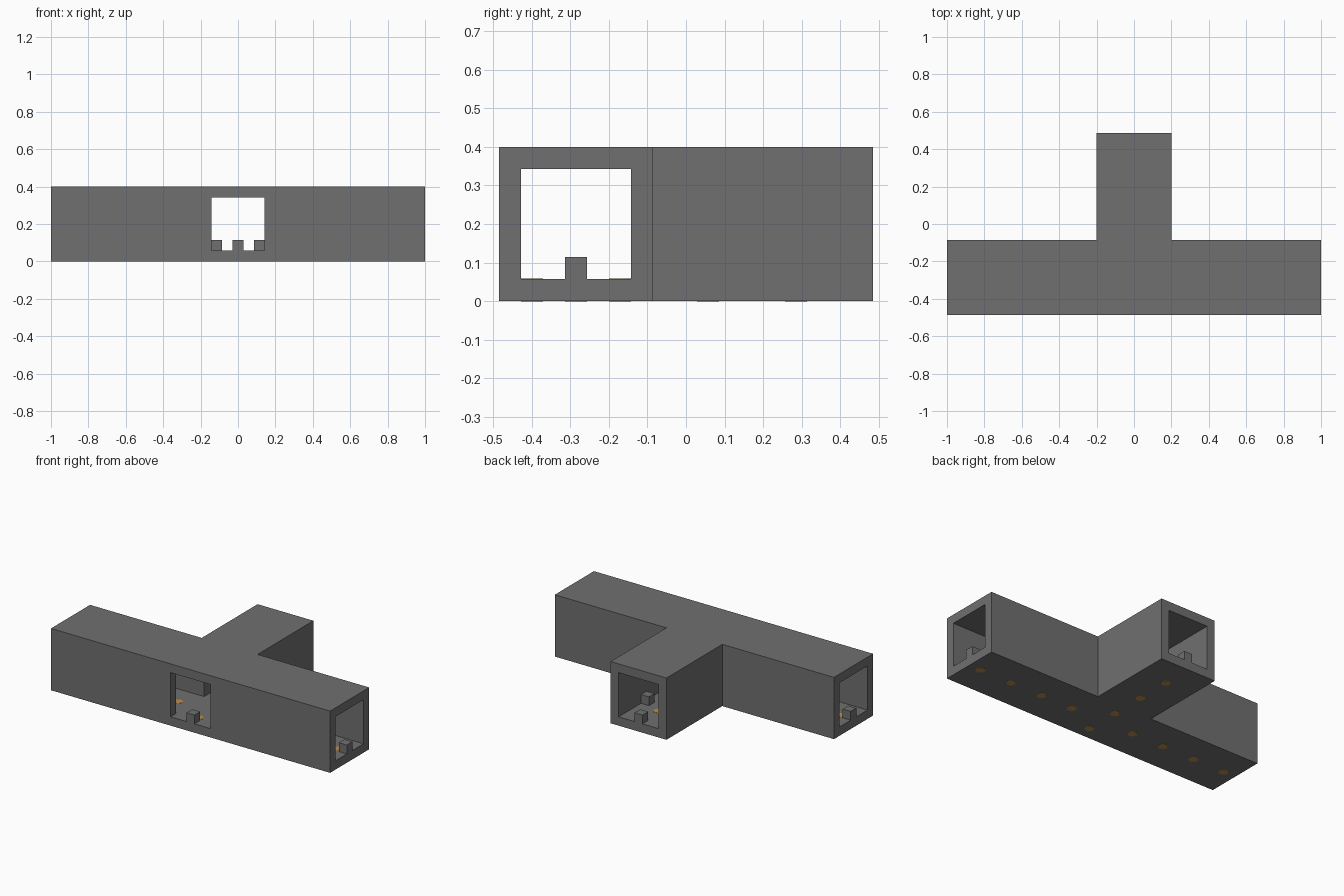
import bpy
import bmesh
from mathutils import Matrix

default = bpy.data.objects.get("Cube")
if default:
    bpy.data.objects.remove(default, do_unlink=True)

U = 2 / 35            # wall thickness, the module everything is built on
HALL_Y = -5           # centre line of the long hall, in modules


def material(name, rgb):
    m = bpy.data.materials.new(name)
    m.use_nodes = True
    m.diffuse_color = (*rgb, 1)
    m.node_tree.nodes["Principled BSDF"].inputs["Base Color"].default_value = (*rgb, 1)
    return m


grey = material("wall grey", (0.165, 0.16, 0.166))
orange = material("lamp orange", (0.50, 0.27, 0.07))


def make(name, bm, mat):
    bmesh.ops.recalc_face_normals(bm, faces=bm.faces)
    mesh = bpy.data.meshes.new(name)
    bm.to_mesh(mesh)
    bm.free()
    mesh.materials.append(mat)
    obj = bpy.data.objects.new(name, mesh)
    bpy.context.collection.objects.link(obj)
    return obj


def box(name, center, size, mat=grey):
    bm = bmesh.new()
    place = Matrix.Translation([c * U for c in center]) @ Matrix.Diagonal([s * U for s in size] + [1])
    bmesh.ops.create_cube(bm, size=1, matrix=place)
    return make(name, bm, mat)


# T-shaped outer block
half = [(17.5, -8.5), (17.5, -1.5), (3.5, -1.5), (3.5, 8.5)]
outline = half + [(-x, y) for x, y in reversed(half)]
bm = bmesh.new()
base = bm.faces.new([bm.verts.new((x * U, y * U, 0)) for x, y in outline])
top = bmesh.ops.extrude_face_region(bm, geom=[base])["geom"]
bmesh.ops.translate(bm, vec=(0, 0, 7 * U), verts=[v for v in top if isinstance(v, bmesh.types.BMVert)])
shell = make("corridor_shell", bm, grey)

# Hollow out both tunnels, open at all four ends
cutters = [box("hall_cutter", (0, HALL_Y, 3.5), (40, 5, 5)),
           box("branch_cutter", (0, 0, 3.5), (5, 20, 5))]
for cutter in cutters:
    cutter.hide_render = True
    mod = shell.modifiers.new(cutter.name, "BOOLEAN")
    mod.operation = "DIFFERENCE"
    mod.solver = "EXACT"
    mod.object = cutter
bpy.context.view_layer.objects.active = shell
shell.select_set(True)
for mod in list(shell.modifiers):
    bpy.ops.object.modifier_apply(modifier=mod.name)
for cutter in cutters:
    bpy.data.objects.remove(cutter, do_unlink=True)

# Floor studs in each doorway and along the branch walls
studs = {"front_stud": (0, -8), "back_stud": (0, 8),
         "left_stud": (17, HALL_Y), "right_stud": (-17, HALL_Y),
         "branch_left_stud": (2, 4), "branch_right_stud": (-2, 4)}
for name, (x, y) in studs.items():
    box(name, (x, y, 1.5), (1, 1, 1))

# Round lamps set through the floor, nearly flush on both sides
spots = [(s * x, HALL_Y) for s in (-1, 1) for x in range(4, 17, 4)]
spots += [(0, y) for y in range(-7, 6, 4)]
bm = bmesh.new()
for x, y in spots:
    bmesh.ops.create_cone(bm, cap_ends=True, segments=16, radius1=U / 2, radius2=U / 2,
                          depth=U + 0.002, matrix=Matrix.Translation((x * U, y * U, U / 2)))
make("floor_lamps", bm, orange)
